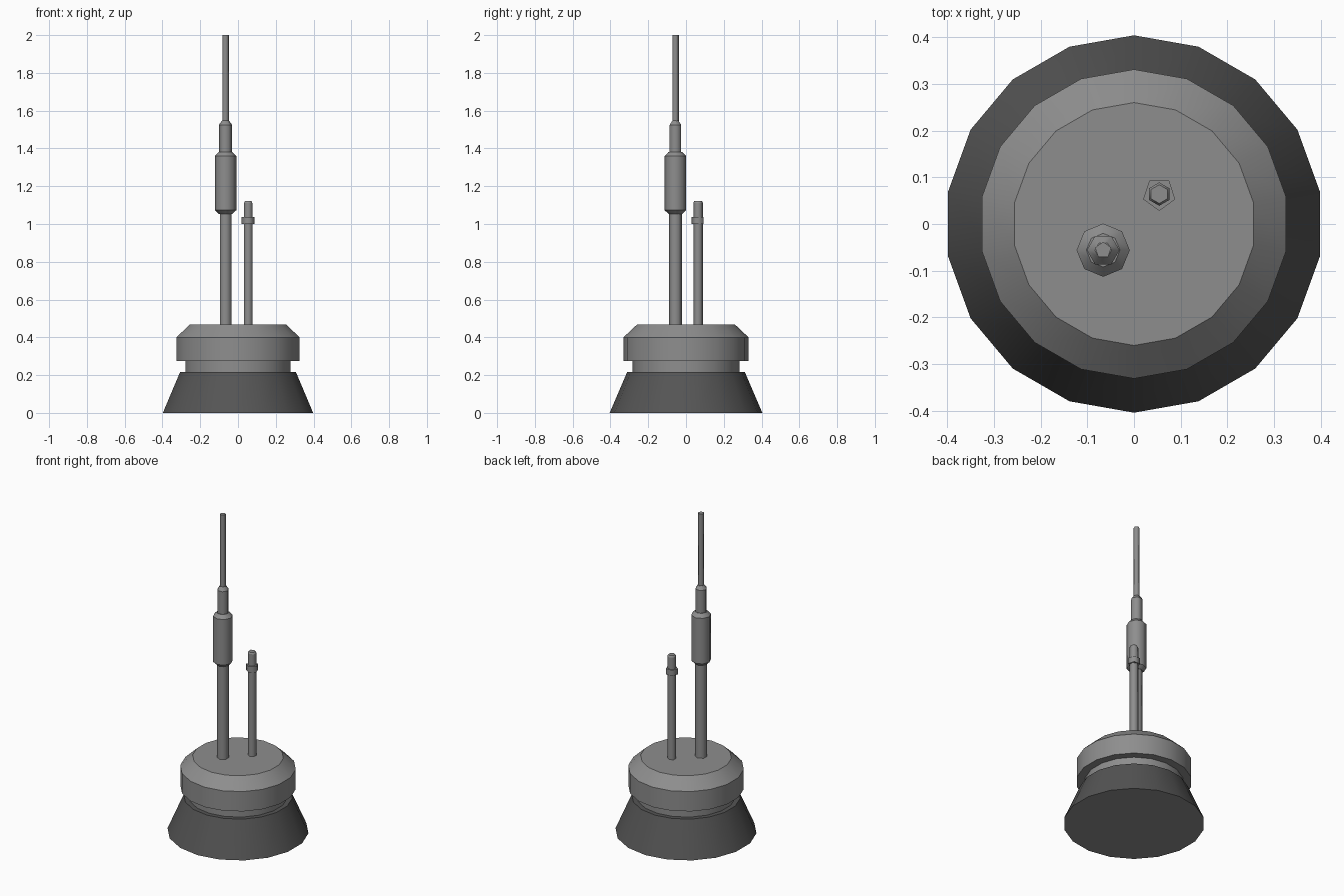
import bpy, bmesh
from math import sin, cos, pi, radians

cube = bpy.data.objects.get("Cube")
if cube:
    bpy.data.objects.remove(cube, do_unlink=True)


def make_material(name, grey):
    mat = bpy.data.materials.new(name)
    mat.use_nodes = True
    colour = (grey, grey, grey, 1)
    mat.diffuse_color = colour
    mat.node_tree.nodes["Principled BSDF"].inputs["Base Color"].default_value = colour
    return mat


body_grey = make_material("body grey", 0.27)
base_grey = make_material("dark base grey", 0.09)


def lathe(name, profile, sides, material, centre=(0, 0), start=90):
    """Spin a (radius, height) profile: smooth around, crisp at each ring."""
    bm = bmesh.new()
    rings = []
    for r, z in profile:
        ring = []
        for i in range(sides):
            a = radians(start) + 2 * pi * i / sides
            ring.append(bm.verts.new((r * cos(a), r * sin(a), z)))
        rings.append(ring)
    for low, high in zip(rings, rings[1:]):
        for i in range(sides):
            j = (i + 1) % sides
            bm.faces.new((low[i], low[j], high[j], high[i])).smooth = True
    bm.faces.new(rings[0][::-1])
    bm.faces.new(rings[-1])
    for edge in bm.edges:
        a, b = edge.verts
        edge.smooth = a.co.z != b.co.z
    mesh = bpy.data.meshes.new(name)
    bm.to_mesh(mesh)
    bm.free()
    mesh.materials.append(material)
    obj = bpy.data.objects.new(name, mesh)
    obj.location = (*centre, 0)
    bpy.context.collection.objects.link(obj)
    return obj


# Round foot with a lighter underside, recessed neck and bevelled drum
foot = lathe("flared_base", [(0.404, 0), (0.311, 0.217)], 18, base_grey)
foot.data.materials.append(body_grey)
for face in foot.data.polygons:
    face.material_index = int(face.normal.z < -0.9)
lathe("neck", [(0.283, 0.21), (0.283, 0.28)], 18, body_grey)
lathe("drum", [(0.331, 0.275), (0.331, 0.4), (0.26, 0.467)], 18, body_grey)

# Tall antenna: pole, thick sleeve, upper pole, thin mast
tall = (-0.066, -0.056)
lathe("tall_pole", [(0.035, 0.46), (0.035, 1.06)], 6, body_grey, tall)
lathe("tall_sleeve", [(0.036, 1.053), (0.057, 1.073), (0.057, 1.36), (0.036, 1.382)],
      8, body_grey, tall)
lathe("upper_pole", [(0.035, 1.37), (0.035, 1.525), (0.018, 1.548)],
      6, body_grey, tall, start=0)
lathe("mast", [(0.018, 1.54), (0.018, 2)], 5, body_grey, tall)

# Short antenna: pole, collar, slightly bevelled tip
short = (0.054, 0.064)
lathe("short_pole", [(0.025, 0.46), (0.025, 1.01)], 6, body_grey, short)
lathe("short_collar", [(0.036, 1), (0.036, 1.037)], 5, body_grey, short, start=-90)
lathe("short_tip", [(0.025, 1.03), (0.025, 1.112), (0.02, 1.122)],
      6, body_grey, short)
